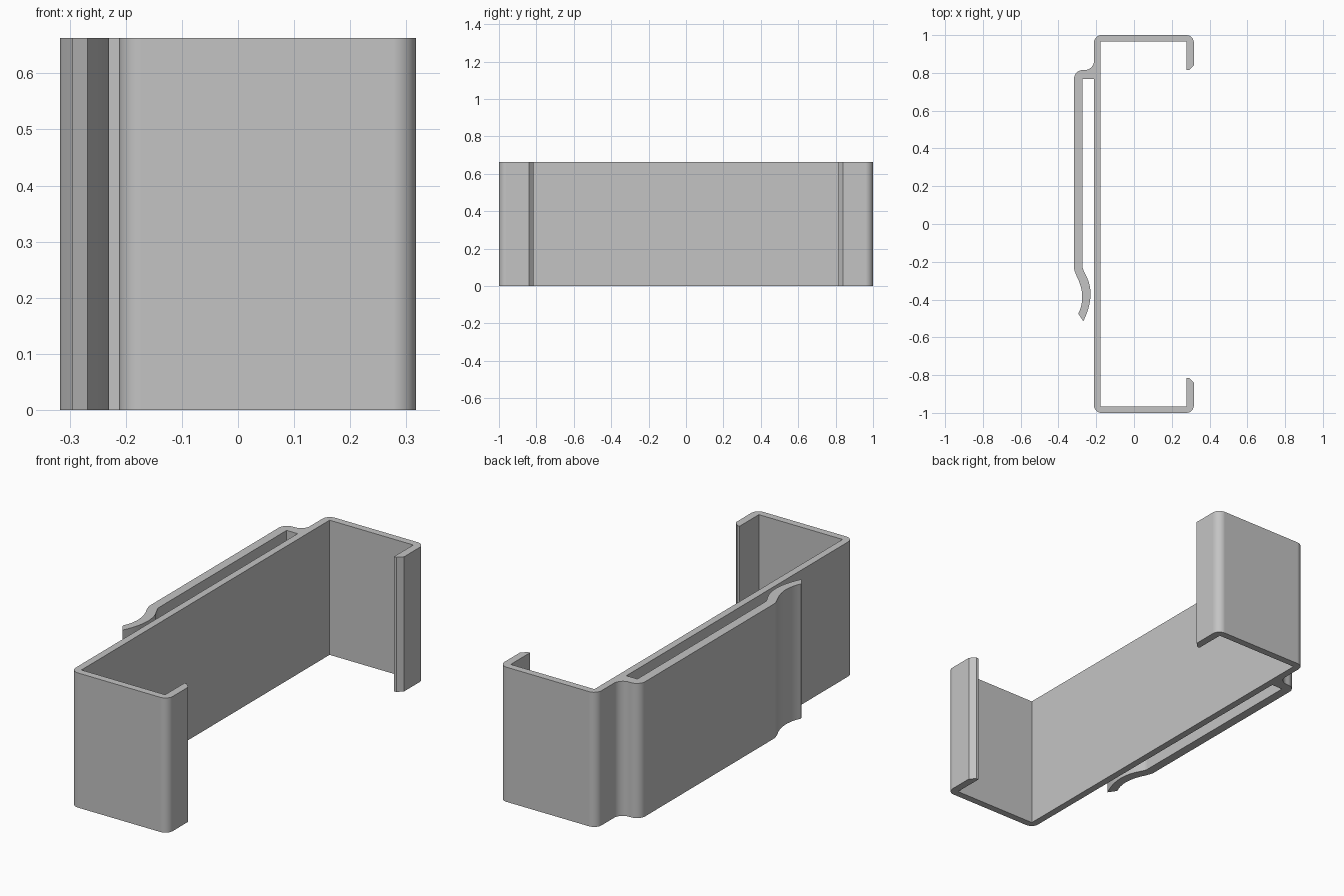
import bpy
import bmesh
import math
from mathutils import Vector

cube = bpy.data.objects.get("Cube")
if cube:
    bpy.data.objects.remove(cube, do_unlink=True)

HEIGHT = 0.663
ROUND = 0.04          # outer bend radius of the sheet
STEPS = 8


def bow(start, mid, end, steps=10):
    """Shallow curve through three points, as sharp-flagged profile points."""
    start, mid, end = (Vector(p) for p in (start, mid, end))
    ctrl = 2 * mid - (start + end) / 2
    pts = []
    for i in range(steps + 1):
        t = i / steps
        p = start * (1 - t) ** 2 + ctrl * 2 * t * (1 - t) + end * t * t
        pts.append((p.x, p.y, 0))
    return pts


def rounded(profile):
    """Replace every (x, y, radius) corner by an arc of that radius."""
    out = []
    for i, (x, y, r) in enumerate(profile):
        p = Vector((x, y, 0))
        if not r:
            out.append(p)
            continue
        prev = Vector((*profile[i - 1][:2], 0))
        nxt = Vector((*profile[(i + 1) % len(profile)][:2], 0))
        a, b = (prev - p).normalized(), (nxt - p).normalized()
        half = a.angle(b) / 2
        trim = r / math.tan(half)
        centre = p + (a + b).normalized() * r / math.sin(half)
        u, v = p + a * trim - centre, p + b * trim - centre
        for k in range(STEPS + 1):
            out.append(centre + u.lerp(v, k / STEPS).normalized() * r)
    return out


def extrude_profile(name, points, height, mat):
    bm = bmesh.new()
    base = bm.faces.new([bm.verts.new(p) for p in points])
    ext = bmesh.ops.extrude_face_region(bm, geom=[base], use_keep_orig=True)
    top = [g for g in ext["geom"] if isinstance(g, bmesh.types.BMVert)]
    bmesh.ops.translate(bm, verts=top, vec=(0, 0, height))
    bmesh.ops.recalc_face_normals(bm, faces=bm.faces)
    mesh = bpy.data.meshes.new(name)
    bm.to_mesh(mesh)
    bm.free()
    mesh.materials.append(mat)
    obj = bpy.data.objects.new(name, mesh)
    bpy.context.collection.objects.link(obj)
    return obj


grey = bpy.data.materials.new("plain_grey")
grey.use_nodes = True
colour = (0.55, 0.55, 0.55, 1)
grey.diffuse_color = colour
grey.node_tree.nodes["Principled BSDF"].inputs["Base Color"].default_value = colour

# Sheet positions: open side, back wall and spring clip
OPEN_OUT, OPEN_IN = 0.317, 0.279
WALL_OUT, WALL_IN = -0.212, -0.177
CLIP_OUT, CLIP_IN = -0.317, -0.272
END_IN = 0.965
LIP = 0.815

# Return lip, end wall and outside corner at the back
profile = [
    (OPEN_OUT, LIP + 0.025, 0),
    (OPEN_OUT, 1, ROUND),
    (WALL_OUT, 1, ROUND),
]
# Spring clip: shoulder, long arm, bowed tail, then back up the slot
profile += [
    (WALL_OUT, LIP, 0.048),
    (CLIP_OUT, LIP, 0.045),
    (CLIP_OUT, -0.243, 0.06),
]
profile += bow((-0.302, -0.28), (-0.274, -0.38), (-0.295, -0.475))
profile += bow((-0.268, -0.515), (-0.23, -0.38), (-0.258, -0.265))
profile += [
    (CLIP_IN, -0.235, 0.04),
    (CLIP_IN, 0.767, 0),
    (WALL_OUT, 0.767, 0),
]
# Outside of the front end and its lip
profile += [
    (WALL_OUT, -1, ROUND),
    (OPEN_OUT, -1, ROUND),
    (OPEN_OUT, -LIP - 0.025, 0),
    (OPEN_OUT - 0.025, -LIP, 0),
]
# Inside of the channel, with sharp corners
profile += [
    (OPEN_IN, -LIP, 0),
    (OPEN_IN, -END_IN, 0),
    (WALL_IN, -END_IN, 0),
    (WALL_IN, END_IN, 0),
    (OPEN_IN, END_IN, 0),
    (OPEN_IN, LIP, 0),
    (OPEN_OUT - 0.025, LIP, 0),
]

holder = extrude_profile("channel_with_spring_clip", rounded(profile), HEIGHT, grey)

# Smooth bends, crisp edges
bpy.ops.object.select_all(action="DESELECT")
holder.select_set(True)
bpy.context.view_layer.objects.active = holder
bpy.ops.object.shade_smooth_by_angle(angle=math.radians(30))
weighted = holder.modifiers.new("flat_walls", "WEIGHTED_NORMAL")
weighted.keep_sharp = True
